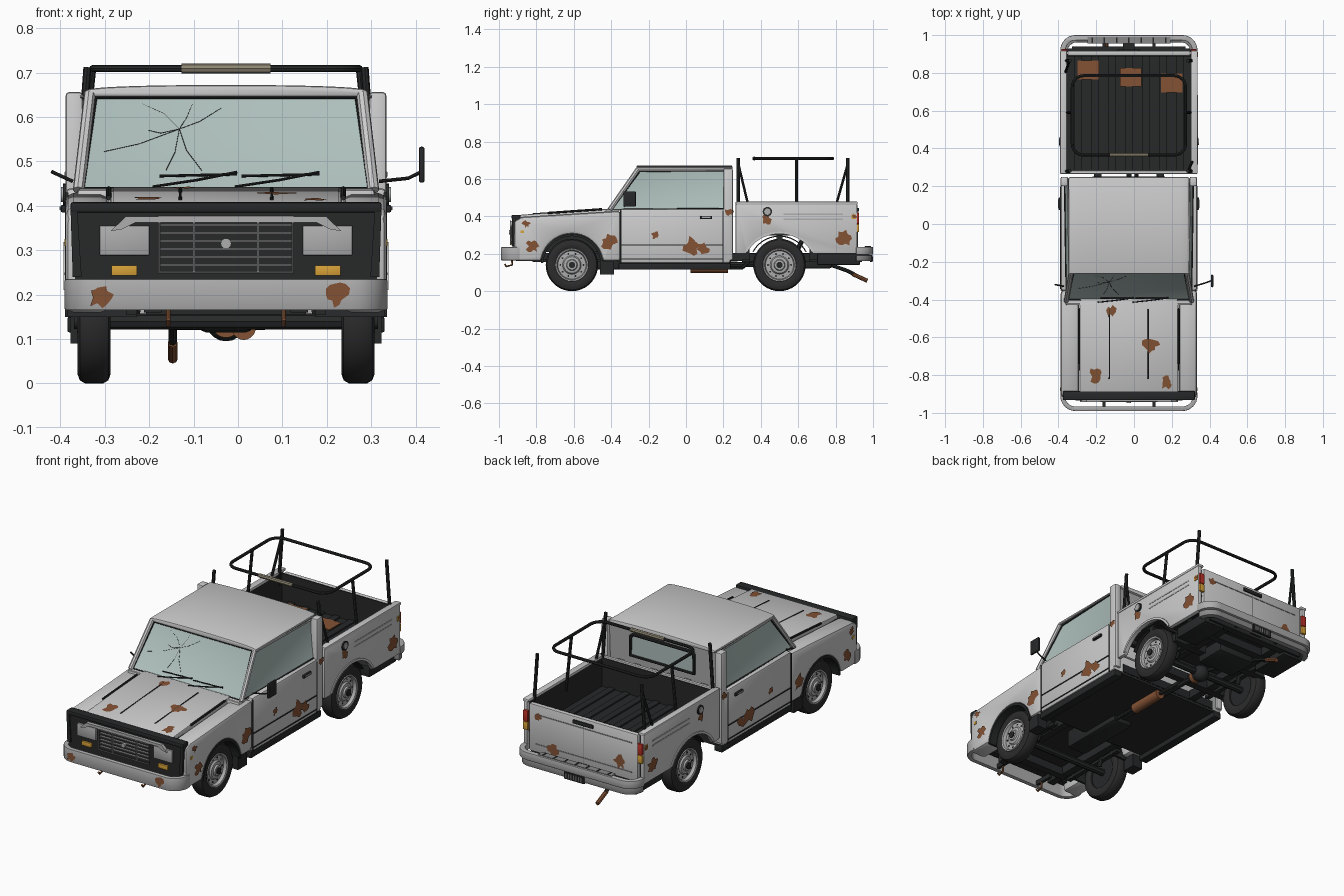
import bpy, bmesh, math, random

if "Cube" in bpy.data.objects:
    bpy.data.objects.remove(bpy.data.objects["Cube"])
random.seed(4)
CX = -0.027  # body centre line (the single mirror shifts the bounding box)

def mat(name, *c):
    m = bpy.data.materials.new(name)
    m.diffuse_color = (*c, 1)
    m.use_nodes = True
    m.node_tree.nodes["Principled BSDF"].inputs["Base Color"].default_value = m.diffuse_color
    return m
DARK = mat("black_trim", .02, .021, .022)
TYRE = mat("rubber", .025, .025, .025)
GLASS = mat("glass", .42, .52, .50)
RUST = mat("rust", .23, .085, .035)
AMBER = mat("amber", .68, .36, .04)
RED = mat("red_lens", .5, .03, .02)
TAN = mat("padding", .27, .24, .17)
STEEL = mat("steel", .25, .25, .25)
BUMP = mat("worn_bumper", .42, .42, .42)

def P(axis, t, u, v):
    return {'x': (t, u, v), 'y': (u, t, v), 'z': (u, v, t)}[axis]

def add(name, me, mats):
    me.shade_smooth()
    me.set_sharp_from_angle(angle=math.radians(35))
    for m in mats:
        if m: me.materials.append(m)
    ob = bpy.data.objects.new(name, me)
    ob.location.x = CX
    bpy.context.collection.objects.link(ob)
    return ob

def finish(bm, name, mats=(), bev=0):
    bmesh.ops.recalc_face_normals(bm, faces=bm.faces)
    if bev:
        es = [e for e in bm.edges if len(e.link_faces) == 2 and e.calc_face_angle(0) > .5]
        bmesh.ops.bevel(bm, geom=es, offset=bev, segments=2, profile=.5, affect='EDGES', clamp_overlap=True)
    me = bpy.data.meshes.new(name)
    bm.to_mesh(me); bm.free()
    return add(name, me, mats)

def prism(name, pts, a, b, axis='x', m=None, bev=0):
    bm = bmesh.new()
    A, B = ([bm.verts.new(P(axis, t, *p)) for p in pts] for t in (a, b))
    bm.faces.new(A); bm.faces.new(B[::-1])
    n = len(pts)
    for i in range(n):
        bm.faces.new((A[i], A[(i+1) % n], B[(i+1) % n], B[i]))
    return finish(bm, name, [m], bev)

def box(name, x, y, z, m=None, bev=0):
    return prism(name, [(y[0], z[0]), (y[1], z[0]), (y[1], z[1]), (y[0], z[1])], x[0], x[1], 'x', m, bev)

def tube(name, pts, r, m=DARK, cyclic=False):
    cu = bpy.data.curves.new(name, 'CURVE')
    cu.dimensions = '3D'; cu.bevel_depth = r; cu.bevel_resolution = 2; cu.use_fill_caps = True
    sp = cu.splines.new('POLY')
    sp.points.add(len(pts) - 1)
    for q, p in zip(sp.points, pts): q.co = (*p, 1)
    sp.use_cyclic_u = cyclic
    tmp = bpy.data.objects.new(name, cu)
    me = bpy.data.meshes.new_from_object(tmp)
    bpy.data.objects.remove(tmp)
    return add(name, me, [m])

def lathe(name, prof, c, axis='x', m=None, n=36):
    bm = bmesh.new()
    rings = []
    for t, r in prof:
        rings.append([bm.verts.new([a + b for a, b in zip(c, P(axis, t, r*math.cos(k*math.tau/n), r*math.sin(k*math.tau/n)))]) for k in range(n)])
    for A, B in zip(rings, rings[1:]):
        for k in range(n):
            bm.faces.new((A[k], A[(k+1) % n], B[(k+1) % n], B[k]))
    bmesh.ops.remove_doubles(bm, verts=bm.verts, dist=1e-6)
    return finish(bm, name, [m])

def disc(name, c, r, h, axis='x', m=None, n=20):
    return lathe(name, [(-h/2, 0), (-h/2, r), (h/2, r), (h/2, 0)], c, axis, m, n)

def arch(cy, rx, rz, zb, n=20):
    a0 = math.asin((zb - .14) / rz)
    return [(cy - rx*math.cos(a), .14 + rz*math.sin(a)) for a in (a0 + (math.pi - 2*a0)*i/n for i in range(n+1))]

def patch(fn, u, v, r, m=RUST):
    bm = bmesh.new()
    pts = [(k*math.tau/14, r*random.uniform(.5, 1.15)) for k in range(14)]
    bm.faces.new([bm.verts.new(fn(u + q*math.cos(a), v + q*math.sin(a))) for a, q in pts])
    return finish(bm, "rust_patch", [m])

hz = lambda y: .406 + (y + .91)*.07            # hood height
ws = lambda x, z, d=0: (x, -.41 + (z - .435)*.155/.22 - d, z)   # windscreen plane

# front fenders, liners, hood
for s in (-1, 1):
    prof = [(-.92, .16)] + arch(-.61, .165, .165, .16) + [(-.35, .16), (-.35, .43), (-.88, .397), (-.92, .375)]
    prism("front_fender", prof, s*.264, s*.361, 'x', None, .018)
    o, i = arch(-.61, .166, .166, .15), arch(-.61, .154, .154, .15)
    prism("wheel_arch_liner", o + i[::-1], s*.2, s*.357, 'x', DARK)
    tube("hood_gap", [(s*.264, y, hz(y)) for y in (-.74, -.45)], .006)
    tube("hood_crease", [(s*.103, y, hz(y)) for y in (-.82, -.45)], .004)
    box("front_mud_flap", (s*.29, s*.35), (-.46, -.385), (.09, .16), DARK)
    box("side_marker", (s*.36, s*.364), (-.885, -.865), (.31, .325), AMBER)
prism("hood", [(-.91, .375), (-.91, .396), (-.885, .408), (-.65, hz(-.65)+.002), (-.39, hz(-.39)), (-.39, .39)], -.261, .261, 'x', None, .008)
box("engine_bay", (-.262, .262), (-.89, -.36), (.21, .39), DARK)
box("cowl", (-.335, .335), (-.43, -.36), (.40, .437), None, .008)

# black front panel with grille and lamps
box("front_panel", (-.34, .34), (-.923, -.885), (.2, .4), DARK)
box("front_top_bar", (-.35, .35), (-.932, -.885), (.385, .408), DARK, .005)
for s in (-1, 1):
    prism("front_side_bar", [(s*.325, .24), (s*.345, .24), (s*.35, .395), (s*.335, .395)], -.93, -.89, 'y', DARK)
    box("headlight_cover", (s*.172, s*.285), (-.934, -.92), (.288, .356), BUMP, .004)
    box("indicator", (s*.2, s*.258), (-.934, -.92), (.243, .266), AMBER, .002)
    box("grille_post", (s*.07, s*.074), (-.94, -.925), (.25, .375), STEEL)
for k in range(6):
    z = .264 + k*.018
    box("grille_slat", (-.148, .148), (-.936, -.922), (z, z+.005), STEEL)
tube("grille_frame", [(-.15, -.938, .25), (.15, -.938, .25), (.15, -.938, .375), (-.15, -.938, .375)], .004, STEEL, True)
disc("grille_boss", (0, -.941, .315), .012, .012, 'y', BUMP)
trim = [(-.26, .343), (-.225, .376), (.225, .376), (.26, .343), (.235, .347), (.205, .362), (-.205, .362), (-.235, .347)]
prism("grille_hood_trim", trim, -.942, -.92, 'y', BUMP)

# bumpers: U-shaped bands
def band(name, hw, y0, y1, t, z0, z1, m=None):
    d = 1 if y1 > y0 else -1
    def path(o):
        r, h, e = .08 - o, hw - o, y1 - d*o
        half = [(h, y0)] + [(h - r + r*math.cos(a), e - d*(r - r*math.sin(a))) for a in (k*math.pi/16 for k in range(9))]
        return half + [(-x, y) for x, y in half[::-1]]
    prism(name, path(0) + path(t)[::-1], z0, z1, 'z', m, .003)
band("front_bumper", .363, -.89, -.99, .024, .165, .235, BUMP)
band("rear_bumper", .363, .91, 1.0, .028, .195, .237, BUMP)
band("rear_bumper_lower", .355, .91, .992, .03, .16, .192, STEEL)
box("rear_bumper_step", (-.22, .22), (.955, .99), (.222, .24), STEEL)
box("rear_plate_holder", (-.06, .06), (.985, .998), (.155, .192), DARK)
for k in range(7):
    box("step_slot", (-.045+k*.015-.003, -.045+k*.015+.003), (.996, 1.0), (.162, .186), STEEL)
    box("step_rib", (-.195+k*.065-.004, -.195+k*.065+.004), (.957, .988), (.238, .242), DARK)
for s in (-1, 1):
    for y in ((-.97, -.86), (.88, .98)):
        box("bumper_bracket", (s*.125, s*.14), y, (.17, .195), DARK)
    tube("tow_hook", [(s*.13, -.93, .17), (s*.13, -.93, .14), (s*.13, -.96, .132), (s*.13, -.97, .145)], .005, RUST)
box("tow_mount", (-.03, .03), (.9, .97), (.17, .22), DARK)

# cab lower body, doors
box("cab_body", (-.361, .361), (-.352, .238), (.15, .44), None, .012)
box("cab_floor", (-.335, .335), (-.35, .235), (.142, .16), DARK)
for s in (-1, 1):
    a, b = s*.355, s*.3622
    for y in (-.349, .197):
        box("door_seam", (a, b), (y-.003, y+.003), (.15, .43), DARK)
    for z in (.247, .172):
        box("door_trim_strip", (a, s*.364), (-.345, .195), (z-.003, z+.003), DARK)
    box("sill", (s*.31, s*.357), (-.36, .24), (.115, .15), DARK, .004)
    box("door_handle", (a, s*.372), (.075, .14), (.385, .402), DARK, .004)
    box("door_handle_lever", (a, s*.375), (.085, .13), (.391, .398), BUMP)
    box("cab_rear_pillar", (s*.322, s*.361), (.2, .25), (.165, .656), None, .008)

# greenhouse: tapered shell, windows inset into front and side faces
bm = bmesh.new()
lo = [bm.verts.new(p) for p in ((-.335, -.41, .43), (.335, -.41, .43), (.345, .225, .43), (-.345, .225, .43))]
hi = [bm.verts.new(p) for p in ((-.305, -.255, .657), (.305, -.255, .657), (.32, .235, .657), (-.32, .235, .657))]
sides = [bm.faces.new((lo[i], lo[(i+1) % 4], hi[(i+1) % 4], hi[i])) for i in range(4)]
bm.faces.new(hi); bm.faces.new(lo[::-1])
wins = [sides[i] for i in (0, 1, 3)]
bm.normal_update()
bmesh.ops.inset_individual(bm, faces=wins, thickness=.018, depth=-.005)
for f in wins:
    f.material_index = 1
loops = [[v.co.copy() + f.normal*.002 for v in f.verts] for f in wins]
glass_shell = finish(bm, "cab_greenhouse")
for m in (BUMP, GLASS): glass_shell.data.materials.append(m)
for l in loops:
    tube("window_seal", l, .0045, DARK, True)
arc = [(.322*math.sin(a), .652 + .02*math.cos(a)**.5) for a in (math.radians(d) for d in range(-84, 85, 12))]
prism("roof", [(-.318, .645)] + arc + [(.318, .645)], -.265, .248, 'y', None, .008)
for s in (-1, 1):
    tube("a_pillar", [(s*.332, -.408, .435), (s*.307, -.258, .65)], .013, None)
    tube("roof_gutter", [(s*.316, -.25, .645), (s*.326, .24, .645)], .004, None)
tube("windscreen_base_trim", [(-.33, -.42, .433), (.33, -.42, .433)], .006, None)

# rear window and ribbed back wall
box("rear_window", (-.19, .19), (.22, .241), (.5, .615), GLASS)
tube("rear_window_seal", [(-.19, .242, .5), (.19, .242, .5), (.19, .242, .6), (.175, .242, .615), (-.175, .242, .615), (-.19, .242, .6)], .009, DARK, True)
for k in range(6):
    box("back_wall_rib", (-.25+k*.1-.02, -.25+k*.1+.02), (.235, .245), (.3, .46), None, .003)

# wipers and cracked glass
for x in (-.165, .02):
    tube("wiper_arm", [ws(x, .443, .01), ws(x+.1, .458, .01), ws(x+.19, .476, .01)], .003)
    tube("wiper_blade", [ws(x+.015, .467, .006), ws(x+.19, .471, .006)], .003)
for x, z in ((-.275, .522), (-.01, .62), (-.055, .48), (-.19, .63), (-.135, .48), (-.075, .63), (-.175, .57)):
    mx, mz = (x - .105)/2 + random.uniform(-.01, .01), (z + .573)/2 + random.uniform(-.01, .01)
    tube("glass_crack", [ws(-.105, .573, -.006), ws(mx, mz, -.006), ws(x, z, -.006)], .0007)

# mirror on one side, broken arm on the other
tube("mirror_arm", [(.345, -.33, .455), (.41, -.31, .462), (.437, -.3, .475)], .004)
box("mirror", (.434, .447), (-.335, -.268), (.452, .533), DARK, .005)
tube("broken_mirror_arm", [(-.345, -.33, .455), (-.393, -.32, .477)], .004)

# load bed
box("bed_floor", (-.34, .34), (.265, .9), (.298, .31), DARK)
for k in range(7):
    x = -.27 + k*.09
    box("bed_floor_rib", (x-.018, x+.018), (.28, .895), (.308, .318), DARK)
for x, y in ((-.215, .815), (.01, .777), (.227, .747)):
    box("bed_rust_sheet", (x-.056, x+.056), (y-.05, y+.05), (.315, .321), RUST)
box("bed_front_wall", (-.355, .355), (.265, .282), (.22, .474), None, .004)
box("bed_front_liner", (-.34, .34), (.281, .286), (.3, .465), DARK)
box("tailgate", (-.325, .325), (.893, .917), (.205, .462), None, .006)
box("tailgate_liner", (-.335, .335), (.888, .894), (.2, .46), DARK)
box("tailgate_handle", (-.06, .06), (.915, .925), (.425, .445), DARK, .003)
box("tailgate_centre_seam", (-.002, .002), (.914, .919), (.22, .42), STEEL)
for z in (.25, .41):
    box("tailgate_crease", (-.29, .29), (.914, .919), (z-.003, z+.003), STEEL)
for s in (-1, 1):
    prof = [(.265, .2)] + arch(.5, .19, .168, .2) + [(.915, .2), (.915, .47), (.265, .47)]
    prism("bed_side", prof, s*.338, s*.361, 'x', None, .006)
    box("bed_liner", (s*.33, s*.339), (.28, .895), (.305, .465), DARK)
    box("bed_side_lower_liner", (s*.334, s*.339), (.71, .89), (.2, .3), DARK)
    box("bed_rail", (s*.328, s*.364), (.265, .918), (.463, .478), None, .005)
    for z in (.385, .41):
        box("bed_side_groove", (s*.355, s*.3625), (.52, .84), (z-.004, z+.004), BUMP)
    arc2, arc3 = arch(.5, .2, .178, .21), arch(.5, .188, .166, .21)
    prism("rear_arch_lip", arc2 + arc3[::-1], s*.35, s*.366, 'x')
    o, i = arch(.5, .162, .157, .21), arch(.5, .156, .151, .21)
    prism("rear_mudguard", o + i[::-1], s*.25, s*.33, 'x', DARK)
    disc("fuel_cap", (s*.362, .435, .425), .025, .01, 'x', DARK)
    disc("fuel_cap_centre", (s*.366, .435, .425), .017, .01, 'x', BUMP)
    box("rear_side_marker", (s*.36, s*.365), (.885, .91), (.385, .41), AMBER)
    for z0, z1, m in ((.36, .42, RED), (.315, .358, AMBER)):
        box("tail_lamp", (s*.328, s*.357), (.91, .926), (z0, z1), m, .003)
    # rack posts; braces at two diagonal corners
    for y, yb in ((.28, .33), (.865, .805)):
        tube("corner_post", [(s*.335, y, .4), (s*.312, y, .712)], .009)
        if (y < .5) == (s > 0):
            tube("post_brace", [(s*.314, y, .68), (s*.335, yb, .47)], .007)
    tube("rack_post", [(s*.333, .59, .4), (s*.3, .59, .71)], .008)
ring = []
for cx, cy, a0 in ((.24, .725, 0), (-.24, .725, 90), (-.24, .425, 180), (.24, .425, 270)):
    ring += [(cx + .06*math.cos(math.radians(a0+d)), cy + .06*math.sin(math.radians(a0+d)), .709) for d in range(0, 91, 15)]
tube("rack_ring", ring, .008, DARK, True)
tube("rack_padding", [(-.1, .365, .709), (.1, .365, .709)], .011, TAN)

# wheels
tp = [(-.03, .085), (-.037, .1), (-.037, .12), (-.032, .133), (-.02, .14), (.02, .14), (.032, .133), (.037, .12), (.037, .1), (.03, .085), (-.03, .085)]
rp = [(.028, .09), (.036, .087), (.034, .08), (.018, .075), (.02, .05), (.028, .044), (.03, .03), (.038, .026), (.04, 0)]
for y in (-.61, .5):
    for s in (-1, 1):
        c = (s*.297, y, .14)
        lathe("tyre", tp, c, 'x', TYRE)
        lathe("wheel_rim", [(s*t, r) for t, r in rp], c, 'x', BUMP)
        disc("brake_drum", (s*.285, y, .14), .084, .02, 'x', DARK, 32)
        for k in range(10):
            a = k*math.tau/10
            disc("rim_hole", (s*.3165, y + .062*math.cos(a), .14 + .062*math.sin(a)), .005, .003, 'x', DARK, 10)
        disc("hub_cap", (s*.338, y, .14), .017, .008, 'x', DARK)
        box("leaf_spring", (s*.2, s*.225), (y-.2, y+.2), (.155, .17), DARK)
        tube("shock_absorber", [(s*.21, y+.05, .13), (s*.19, y+.12, .27)], .013)
    tube("axle", [(-.28, y, .14), (.28, y, .14)], .018)

# chassis and running gear
for s in (-1, 1):
    box("chassis_rail", (s*.145, s*.185), (-.9, .94), (.16, .205), DARK)
    box("bed_support", (s*.2, s*.325), (.7, .93), (.14, .2), DARK, .006)
for y in (-.8, -.35, -.05, .22, .36, .64, .8, .92):
    w = .3 if y > .2 else .18
    box("cross_member", (-w, w), (y-.02, y+.02), (.155, .2), DARK)
for y in (.32, .5, .68, .86):
    box("bed_bearer", (-.33, .33), (y-.015, y+.015), (.27, .3), DARK)
    for s in (-1, 1):
        box("bed_mount", (s*.15, s*.18), (y-.02, y+.02), (.2, .275), DARK)
box("gearbox", (-.06, .06), (-.5, -.12), (.115, .22), DARK, .015)
tube("drive_shaft", [(0, -.12, .15), (0, .46, .14)], .014)
ball = [(.045*math.cos(k*math.pi/10), .045*math.sin(k*math.pi/10)) for k in range(11)]
lathe("differential", ball, (0, .5, .14), 'y', DARK, 20)
disc("differential_cover", (0, .462, .135), .032, .03, 'y', RUST)
box("fuel_tank", (-.13, .1), (.6, .78), (.12, .19), DARK, .015)
disc("muffler", (.04, .125, .125), .027, .2, 'y', RUST)
tube("exhaust_pipe", [(.04, -.4, .135), (.04, .3, .125), (-.03, .38, .19), (-.12, .6, .2), (-.12, .86, .11), (-.12, .9, .09)], .01)
tube("tail_pipe", [(-.12, .89, .092), (-.12, .97, .055)], .011, RUST)

# rust patches
for s in (-1, 1):
    for y, z, r in ((-.82, .24, .035), (-.855, .36, .022), (-.41, .26, .045), (-.165, .3, .022), (.03, .24, .05), (.09, .225, .035), (.43, .385, .03), (.845, .28, .045), (.9, .4, .014), (.232, .425, .022)):
        patch(lambda u, v: (s*.3655, u, v), y, z, r)
for x, y, r in ((-.093, -.46, .028), (.117, -.64, .045), (-.175, -.8, .04), (.2, -.84, .035)):
    patch(lambda u, v: (u, v, hz(v) + .0035), x, y, r)
for x in (-.285, .25):
    patch(lambda u, v: (u, -.9915, v), x, .2, .029)
for x, z, r in ((-.22, .29, .04), (.18, .25, .035), (.27, .4, .022)):
    patch(lambda u, v: (u, .9195, v), x, z, r)
